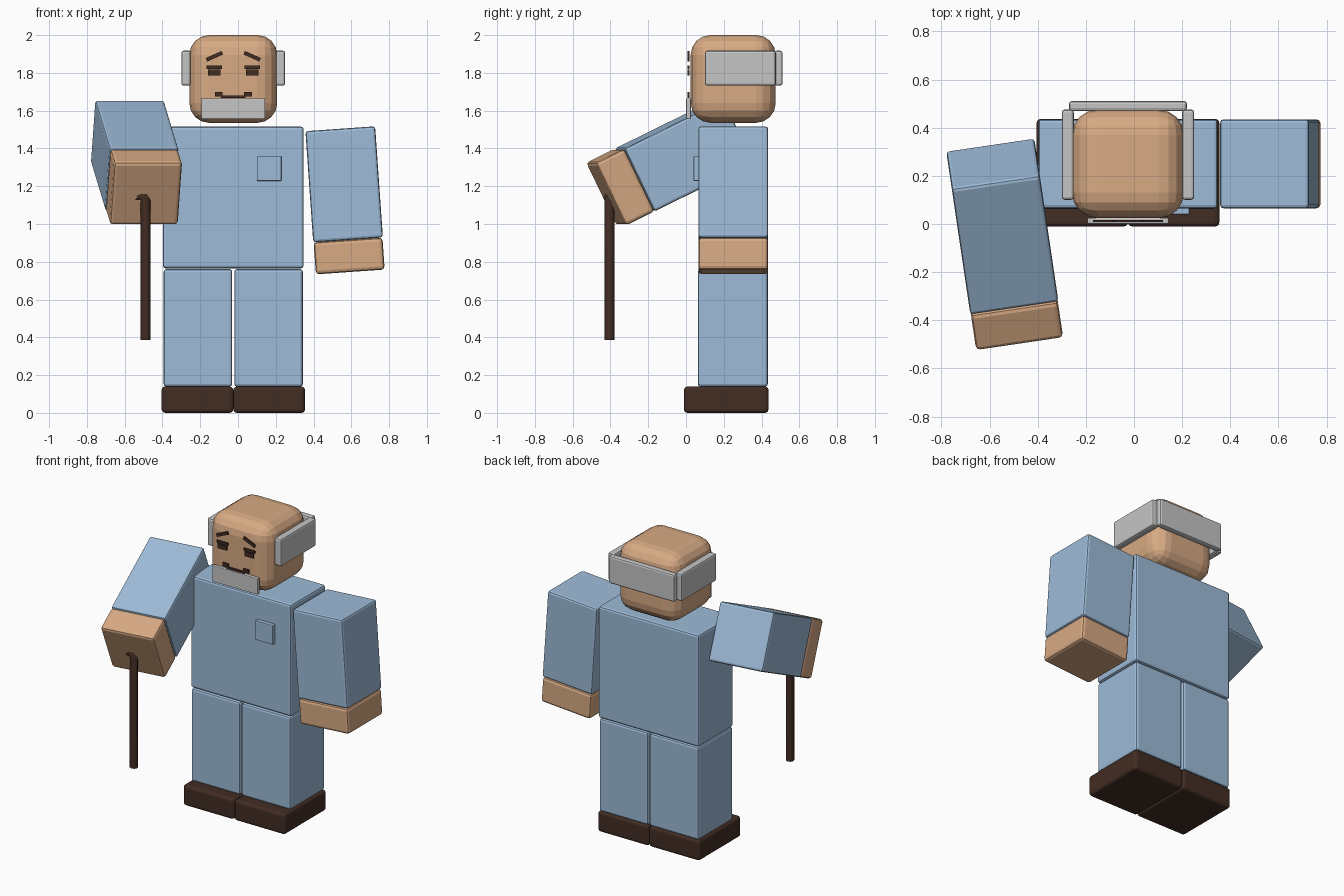
import bpy
import math
from mathutils import Matrix, Vector

if "Cube" in bpy.data.objects:
    bpy.data.objects.remove(bpy.data.objects["Cube"])

MID = -0.025  # centre line of the body


def material(name, r, g, b):
    m = bpy.data.materials.new(name)
    m.use_nodes = True
    m.diffuse_color = (r, g, b, 1)
    m.node_tree.nodes["Principled BSDF"].inputs["Base Color"].default_value = (r, g, b, 1)
    return m


blue = material("denim_blue", 0.34, 0.50, 0.69)
skin = material("skin", 0.68, 0.40, 0.23)
grey = material("hair_grey", 0.56, 0.56, 0.56)
brown = material("dark_brown", 0.055, 0.026, 0.017)


def block(name, centre, size, mat, bevel=0.0, segments=2, rot=None):
    """Box with rounded edges, optionally turned by a rotation matrix."""
    bpy.ops.mesh.primitive_cube_add(size=1)
    ob = bpy.context.object
    ob.name = name
    ob.data.transform(Matrix.Diagonal((*size, 1)))
    ob.matrix_world = Matrix.Translation(centre) @ (rot or Matrix.Identity(4))
    ob.data.materials.append(mat)
    if bevel:
        mod = ob.modifiers.new("rounding", "BEVEL")
        mod.width = bevel
        mod.segments = segments
    return ob


def arm(side, centre, rot):
    """Sleeve with a hand following it along the arm's own axis."""
    block(side + "_sleeve", centre, (0.37, 0.37, 0.59), blue, 0.014, rot=rot)
    hand = Vector(centre) + rot @ Vector((0, 0, -0.38))
    block(side + "_hand", hand, (0.365, 0.37, 0.17), skin, 0.018, rot=rot)


# Body
block("torso", (MID, 0.25, 1.14), (0.745, 0.37, 0.75), blue, 0.014)
block("chest_pocket", (0.165, 0.055, 1.293), (0.13, 0.03, 0.13), blue, 0.004)

# Legs, shoes, side hair and paired face details
for side, s in (("right", -1), ("left", 1)):
    block(side + "_leg", (MID + s * 0.187, 0.248, 0.45), (0.363, 0.37, 0.622), blue, 0.014)
    block(side + "_shoe", (MID + s * 0.19, 0.213, 0.07), (0.38, 0.448, 0.14), brown, 0.02, 3)
    block(side + "_side_hair", (MID + s * 0.25, 0.288, 1.825), (0.05, 0.375, 0.185), grey, 0.012)
    tilt = Matrix.Rotation(math.radians(s * 24), 4, "Y")
    block(side + "_eyebrow", (MID + s * 0.1, 0.013, 1.888), (0.092, 0.009, 0.02), brown, rot=tilt)
    block(side + "_eyelid", (MID + s * 0.1, 0.013, 1.83), (0.082, 0.009, 0.017), brown)
    block(side + "_eye", (MID + s * 0.1, 0.013, 1.802), (0.066, 0.009, 0.03), brown)
    block(side + "_nostril", (MID + s * 0.077, 0.013, 1.688), (0.042, 0.009, 0.024), brown)

# Head
block("head", (MID, 0.25, 1.768), (0.465, 0.45, 0.465), skin, 0.105, 4)
block("back_hair", (MID, 0.49, 1.825), (0.49, 0.042, 0.185), grey, 0.012)
block("nose_line", (MID, 0.013, 1.673), (0.13, 0.009, 0.014), brown)
block("beard", (MID, 0.013, 1.61), (0.338, 0.025, 0.11), grey, 0.005)

# Arms: the left hangs down, the right reaches forward
arm("left", (0.562, 0.25, 1.21), Matrix.Rotation(math.radians(-4), 4, "Y"))
reach = Matrix.Rotation(math.radians(8.4), 4, "Z") @ Matrix.Rotation(math.radians(-64), 4, "X")
arm("right", (-0.547, -0.01, 1.362), reach)

# Walking cane with its hooked top held in the hand
path = [(-0.49, -0.405, 0.385), (-0.49, -0.405, 1.125), (-0.497, -0.405, 1.143),
        (-0.515, -0.403, 1.149), (-0.55, -0.395, 1.142)]
curve = bpy.data.curves.new("cane", "CURVE")
curve.dimensions = "3D"
curve.bevel_depth = 0.026
curve.bevel_resolution = 2
curve.use_fill_caps = True
spline = curve.splines.new("POLY")
spline.points.add(len(path) - 1)
for point, co in zip(spline.points, path):
    point.co = (*co, 1)
curve.materials.append(brown)
cane = bpy.data.objects.new("walking_cane", curve)
bpy.context.collection.objects.link(cane)
